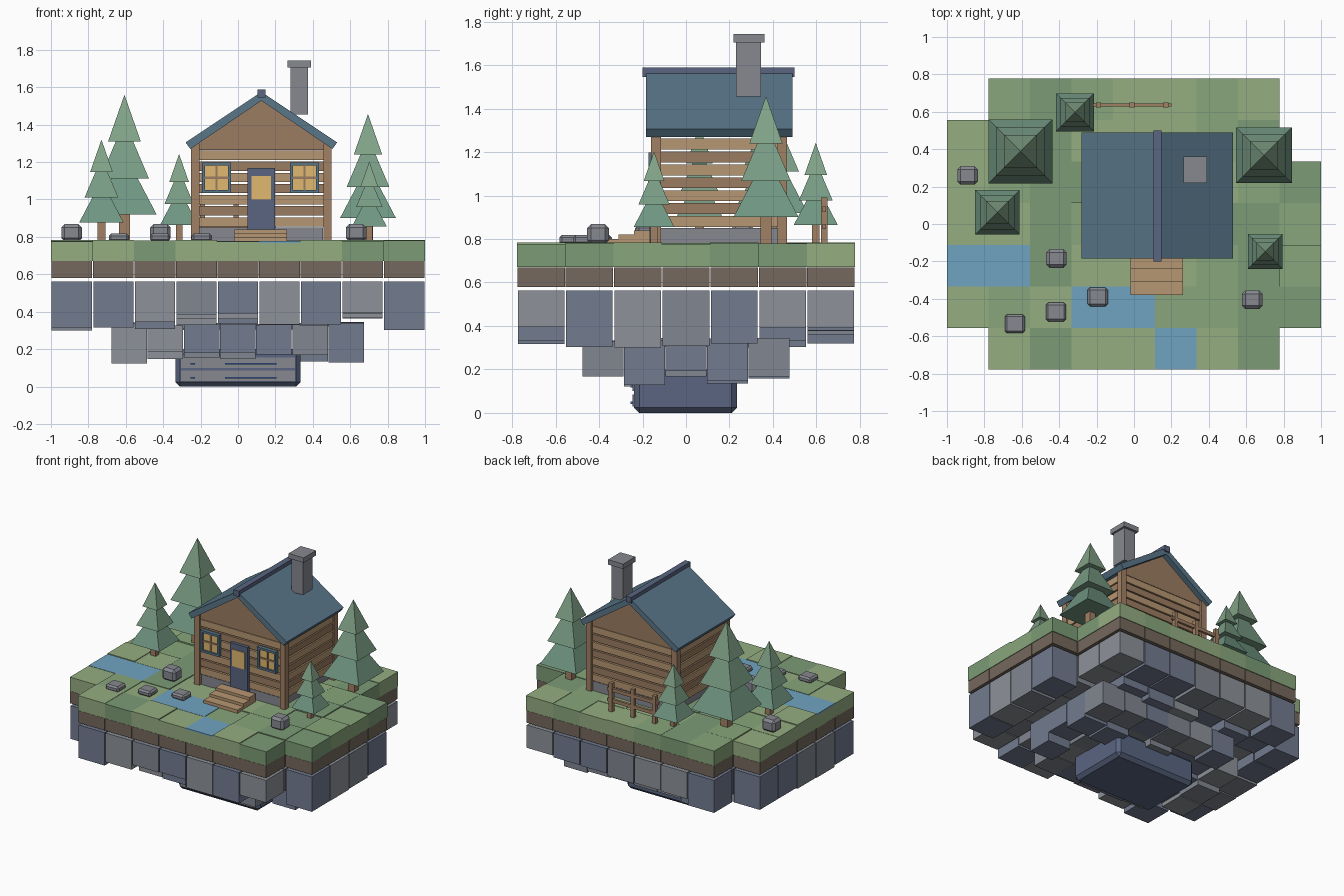
import bpy, bmesh, math, random
from mathutils import Matrix

if "Cube" in bpy.data.objects:
    bpy.data.objects.remove(bpy.data.objects["Cube"])
random.seed(4)


def finish(name, bm, color):
    bmesh.ops.recalc_face_normals(bm, faces=bm.faces)
    me = bpy.data.meshes.new(name)
    bm.to_mesh(me)
    bm.free()
    ob = bpy.data.objects.new(name, me)
    bpy.context.collection.objects.link(ob)
    key = "mat_%.2f_%.2f_%.2f" % color
    mat = bpy.data.materials.get(key) or bpy.data.materials.new(key)
    mat.diffuse_color = (*color, 1)
    mat.use_nodes = True
    mat.node_tree.nodes["Principled BSDF"].inputs["Base Color"].default_value = mat.diffuse_color
    me.materials.append(mat)
    return ob


def boxes(name, items, color, bevel=0):
    """One object from boxes given as (x0, x1, y0, y1, z0, z1)."""
    bm = bmesh.new()
    for x0, x1, y0, y1, z0, z1 in items:
        m = Matrix.Translation(((x0 + x1) / 2, (y0 + y1) / 2, (z0 + z1) / 2))
        bmesh.ops.create_cube(bm, size=1, matrix=m @ Matrix.Diagonal((x1 - x0, y1 - y0, z1 - z0, 1)))
    ob = finish(name, bm, color)
    if bevel:
        mod = ob.modifiers.new("bevel", 'BEVEL')
        mod.width, mod.segments = bevel, 1
    return ob


def prism(name, profile, y0, y1, color):
    """Extrude an x-z profile along y."""
    bm = bmesh.new()
    f = bm.faces.new([bm.verts.new((x, y0, z)) for x, z in profile])
    g = bmesh.ops.extrude_face_region(bm, geom=[f])
    for v in g["geom"]:
        if isinstance(v, bmesh.types.BMVert):
            v.co.y = y1
    return finish(name, bm, color)


GREENS = [(.30, .42, .22), (.20, .33, .18), (.25, .38, .20)]
STONES = [(.27, .29, .32), (.17, .20, .28), (.22, .24, .28)]
DIRT, WATER = (.18, .14, .11), (.16, .37, .53)
TAN, BROWN, POST = (.47, .31, .17), (.33, .20, .12), (.36, .22, .13)
ROOF, NAVY, GLOW = (.10, .18, .25), (.10, .13, .22), (.75, .48, .16)
GREY, LED = (.24, .25, .28), (.05, .15, .45)

# island tiles: grass, water, soil and hanging stone
P = 2 / 9
wet = {(0, 2), (1, 2), (3, 1), (4, 1), (5, 0)}
missing = {(0, 0), (8, 0), (0, 6), (8, 6), (8, 5)}
grass, stone, soil, water = [[], [], []], [[], [], []], [], []
for i in range(9):
    for j in range(7):
        if (i, j) in missing:
            continue
        x, y = -1 + i * P, (j - 3.5) * P
        top = random.uniform(.773, .785)
        if (i, j) in wet:
            top = .768
            water.append((x, x + P, y, y + P, top, .778))
        random.choice(grass).append((x, x + P, y, y + P, .672, top))
        soil.append((x + .002, x + P - .002, y + .002, y + P - .002, .58, .67))
        edge = i in (0, 8)
        low = random.uniform(.3, .32) if edge else random.uniform(.3, .4)
        random.choice(stone).append((x + .004, x + P - .004, y + .004, y + P - .004, low, .562))
for i in range(7):
    for j in range(5):
        if i in (0, 6) and j in (0, 4) and (i, j) != (6, 4):
            continue
        x, y, w = -.677 + i * .1935, -.477 + j * .191, .19
        low = random.uniform(.12, .2)
        if j == 0:
            low = random.uniform(.165, .19)
        random.choice(stone).append((x, x + w, y, y + w, low, random.uniform(.32, .345)))
for k in range(3):
    boxes("grass_tiles_%d" % k, grass[k], GREENS[k])
    boxes("hanging_stones_%d" % k, stone[k], STONES[k])
boxes("soil_tiles", soil, DIRT)
boxes("water_tiles", water, WATER)

# machine unit under the island
boxes("machine_case", [(-.335, .335, -.24, .235, 0, .2)], NAVY, .025)
boxes("machine_panels", [(-.305, .305, -.247, -.23, z, z + .055) for z in (.03, .1)], GREY)
boxes("machine_lights", [(a, b, -.256, -.24, z, z + .01)
      for z in (.042, .117) for a, b in ((-.07, .205), (-.255, -.23))], LED)

# cabin base, corner posts and plank walls
CX = .125
boxes("foundation", [(-.205, .455, -.14, .445, .775, .85)], GREY)
boxes("corner_posts", [(x, x + .043, y, y + .045, .775, 1.3)
      for x in (-.25, .457) for y in (-.16, .42)], POST)
planks = [[], []]
for k in range(7):
    z0 = .855 + k * .0595
    z1 = z0 + .05
    p = planks[k % 2]
    p += [(-.208, .458, y, y + .035, z0, z1) for y in (-.145, .415)]
    p += [(x, x + .035, -.115, .42, z0, z1) for x in (-.24, .455)]
boxes("wall_planks_light", planks[0], TAN)
boxes("wall_planks_dark", planks[1], BROWN)
for n, y in (("front", -.145), ("back", .42)):
    prism(n + "_gable", [(-.22, 1.265), (.47, 1.265), (.47, 1.3), (CX, 1.545), (-.22, 1.3)],
          y, y + .03, BROWN)

# roof
for n, s in (("left", -1), ("right", 1)):
    prism(n + "_roof", [(CX, 1.575), (CX + s * .405, 1.305), (CX + s * .38, 1.27), (CX, 1.528)],
          -.185, .49, ROOF)
boxes("roof_ridge", [(CX - .022, CX + .022, -.2, .5, 1.545, 1.588)], NAVY)
boxes("chimney", [(.28, .375, .23, .345, 1.455, 1.71)], GREY)
boxes("chimney_cap", [(.265, .39, .218, .362, 1.705, 1.742)], GREY)

# door, windows and steps
boxes("door", [(.052, .197, -.168, -.14, .79, 1.168)], NAVY)
boxes("door_pane", [(.072, .177, -.175, -.16, 1., 1.125)], GLOW)
panes, frames, bars = [], [], []
for c in (-.115, .355):
    a, b, z0, z1, f = c - .077, c + .077, 1.035, 1.197, .016
    panes.append((a + f, b - f, -.158, -.145, z0 + f, z1 - f))
    frames += [(a, b, -.172, -.14, z0, z0 + f), (a, b, -.172, -.14, z1 - f, z1),
               (a, a + f, -.172, -.14, z0, z1), (b - f, b, -.172, -.14, z0, z1)]
    bars += [(c - .006, c + .006, -.165, -.15, z0 + f, z1 - f),
             (a + f, b - f, -.165, -.15, 1.11, 1.122)]
boxes("window_panes", panes, GLOW)
boxes("window_frames", frames, ROOF)
boxes("window_bars", bars, BROWN)
boxes("steps", [(-.018, .262, -.38 + .07 * k, -.165, .775, .8 + .02 * k) for k in range(3)], TAN)

# pine trees: square trunk and three stacked four-sided pyramids
trunks = []
tiers = [((.18, .60), .22), ((.425, .82), .168), ((.68, 1.0), .112)]
for n, (x, y, top) in enumerate([(-.607, .388, 1.56), (-.73, .062, 1.32), (-.315, .597, 1.243),
                                 (.695, .368, 1.457), (.702, -.147, 1.203)]):
    h = top - .78
    t = .038 * h
    trunks.append((x - t, x + t, y - t, y + t, .77, .78 + .25 * h))
    for k, ((a, b), r) in enumerate(tiers):
        bm = bmesh.new()
        m = Matrix.Translation((x, y, .78 + h * (a + b) / 2)) @ Matrix.Rotation(math.pi / 4, 4, 'Z')
        bmesh.ops.create_cone(bm, cap_ends=True, segments=4, radius1=r * h * math.sqrt(2),
                              radius2=0, depth=h * (b - a), matrix=m)
        finish("tree_%d_tier_%d" % (n, k), bm, (.16 + .03 * k, .30 + .03 * k, .22 + .01 * k))
boxes("tree_trunks", trunks, POST)

# rocks and stepping stones
boxes("rocks", [(x - .055, x + .055, y - .05, y + .05, .775, .868)
      for x, y in ((-.89, .26), (-.415, -.185), (.632, -.405))], GREY, .018)
boxes("stepping_stones", [(x - .054, x + .054, y - .05, y + .05, .775, .818)
      for x, y in ((-.637, -.533), (-.417, -.47), (-.194, -.39))], GREY, .012)

# fence behind the cabin
boxes("fence_posts", [(x - .014, x + .014, .622, .65, .77, .99) for x in (-.19, -.01, .17)], POST)
boxes("fence_rails", [(-.22, .2, .627, .645, z, z + .025) for z in (.845, .925)], POST)
